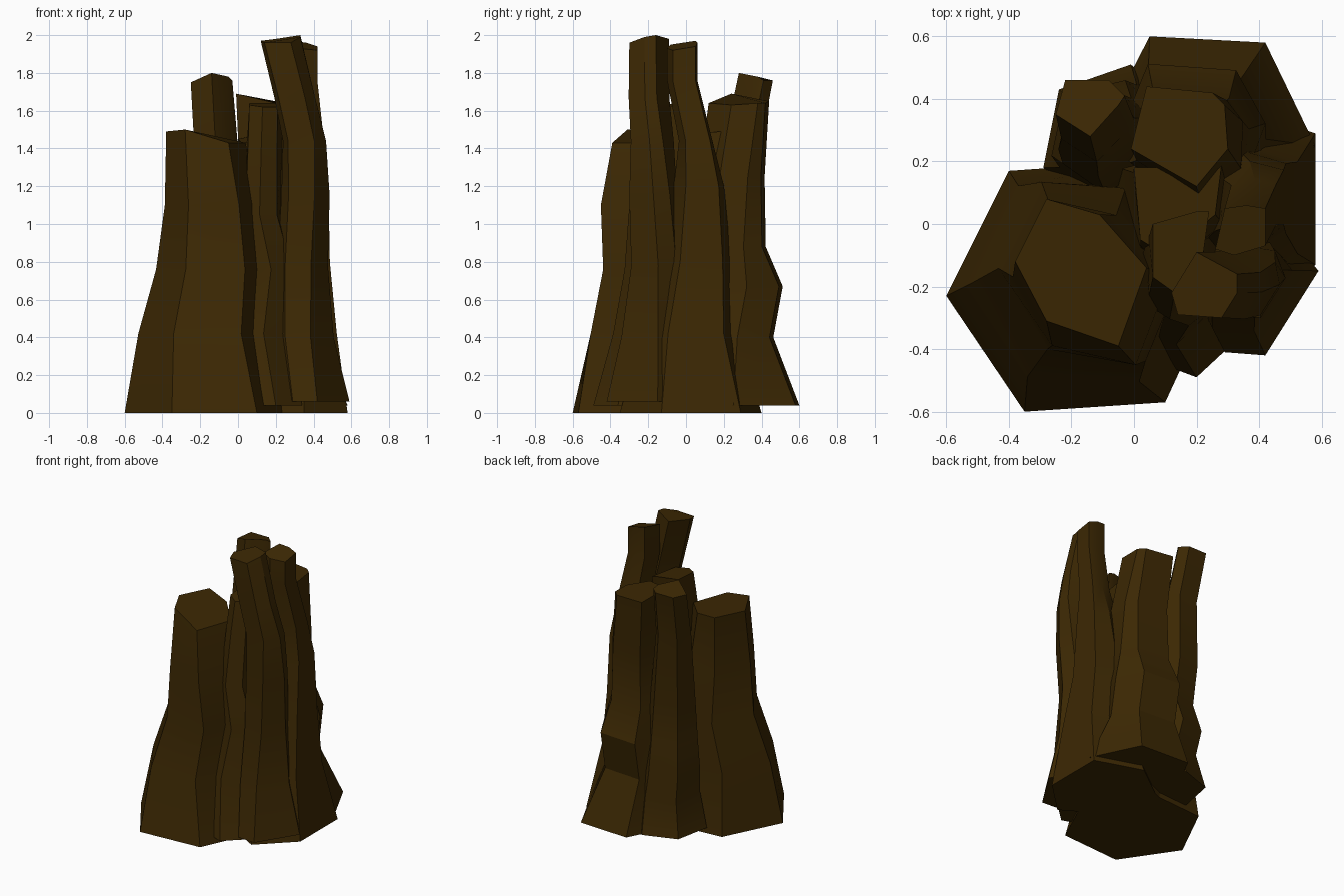
import bpy, bmesh, math

mat = bpy.data.materials.new("dark_bark")
mat.diffuse_color = (0.045, 0.021, 0.001, 1)


def column(name, base, z0, top, z_top, steps):
    """Six-sided shaft. steps: (height, blend from base to top outline, shift x, shift y)."""
    bm = bmesh.new()
    rings = [[bm.verts.new((x, y, z0)) for x, y in base]]
    for z, t, dx, dy in steps:
        rings.append([bm.verts.new((a[0] + (b[0] - a[0]) * t + dx,
                                    a[1] + (b[1] - a[1]) * t + dy, z))
                      for a, b in zip(base, top)])
    rings.append([bm.verts.new((x, y, z)) for (x, y), z in zip(top, z_top)])
    n = len(base)
    for lo, hi in zip(rings, rings[1:]):
        for i in range(n):
            j = (i + 1) % n
            bm.faces.new((lo[i], lo[j], hi[j], hi[i]))
    bm.faces.new(rings[0][::-1])
    bm.faces.new(rings[-1])
    bmesh.ops.recalc_face_normals(bm, faces=bm.faces)
    for f in bm.faces:
        f.smooth = True
    me = bpy.data.meshes.new(name)
    bm.to_mesh(me)
    bm.free()
    me.set_sharp_from_angle(angle=math.radians(28))
    me.materials.append(mat)
    bpy.context.collection.objects.link(bpy.data.objects.new(name, me))


# Broad shaft at front left
column("front_left_column",
       [(-.60, -.23), (-.35, -.60), (.10, -.57), (.28, -.18), (.03, .20), (-.40, .17)], 0,
       [(-.38, -.12), (-.28, -.31), (-.05, -.39), (.04, -.14), (-.11, .03), (-.28, .08)],
       [1.49, 1.50, 1.43, 1.43, 1.46, 1.49],
       [(.42, .42, -.02, -.01), (.76, .62, .03, .02), (1.10, .83, .03, -.03)])

# Broad shaft at back right
column("back_right_column",
       [(.05, .60), (-.12, .27), (.05, .0), (.42, .02), (.58, .25), (.42, .58)], .04,
       [(.04, .44), (-.01, .24), (.20, .12), (.30, .24), (.29, .38), (.25, .42)],
       [1.65, 1.69, 1.64, 1.63, 1.64, 1.64],
       [(.40, .55, 0, -.05), (.67, .55, 0, 0), (.88, .8, .02, -.05), (1.25, .9, .03, -.04)])

# Thin shaft at back left
column("back_left_column",
       [(-.24, .43), (-.29, .18), (-.12, .05), (.10, .14), (.14, .38), (-.01, .51)], .04,
       [(-.22, .46), (-.25, .35), (-.14, .28), (-.05, .38), (-.03, .41), (-.08, .46)],
       [1.76, 1.75, 1.80, 1.78, 1.76, 1.76],
       [(.28, .3, .04, -.05), (.46, .4, .01, -.03), (.66, .55, .04, -.08),
        (.95, .7, .02, -.06), (1.42, .95, .02, -.07)])

# Tallest shaft at front right
column("front_right_column",
       [(.20, -.24), (.29, -.41), (.42, -.42), (.59, -.15), (.45, .02), (.26, -.04)], .06,
       [(.12, -.22), (.14, -.29), (.28, -.30), (.33, -.22), (.33, -.16), (.20, -.09)],
       [1.97, 1.96, 1.96, 1.99, 2.0, 1.98],
       [(.40, .4, .02, .03), (.78, .67, .06, .05), (1.15, .75, .09, .03),
        (1.44, .9, .11, .02), (1.67, .97, .07, 0)])

# Wide-footed shaft at the right, with a slanted tip
column("right_column",
       [(.58, -.13), (.58, .29), (.25, .40), (-.02, .20), (.10, -.20), (.35, -.35)], 0,
       [(.42, -.07), (.42, .05), (.36, .06), (.29, .05), (.26, -.08), (.32, -.10)],
       [1.92, 1.94, 1.96, 1.97, 1.95, 1.93],
       [(.42, .42, .01, .01), (.80, .65, .01, .06), (1.20, .82, .03, .08),
        (1.44, .97, .03, .07), (1.76, 1, 0, 0)])

# Thin shaft at front centre
column("front_centre_column",
       [(.12, -.46), (.20, -.49), (.34, -.36), (.32, -.12), (.16, -.05), (.0, -.46)], .04,
       [(.06, -.17), (.13, -.22), (.21, -.18), (.24, .04), (.20, .04), (.06, .0)],
       [1.63, 1.62, 1.62, 1.63, 1.64, 1.64],
       [(.42, .35, -.04, .01), (.76, .5, .01, .03), (1.05, .8, -.03, -.03), (1.42, .95, -.01, -.02)])

# Inner shaft filling the core
column("centre_column",
       [(-.10, -.15), (.12, -.22), (.30, -.1), (.30, .15), (.10, .26), (-.15, .15)], 0,
       [(.02, -.05), (.10, -.10), (.26, .03), (.28, .19), (.20, .18), (.0, .18)],
       [1.43, 1.44, 1.48, 1.49, 1.49, 1.45],
       [(.42, .4, 0, 0), (.78, .6, .02, .01), (1.15, .85, .02, -.01)])
